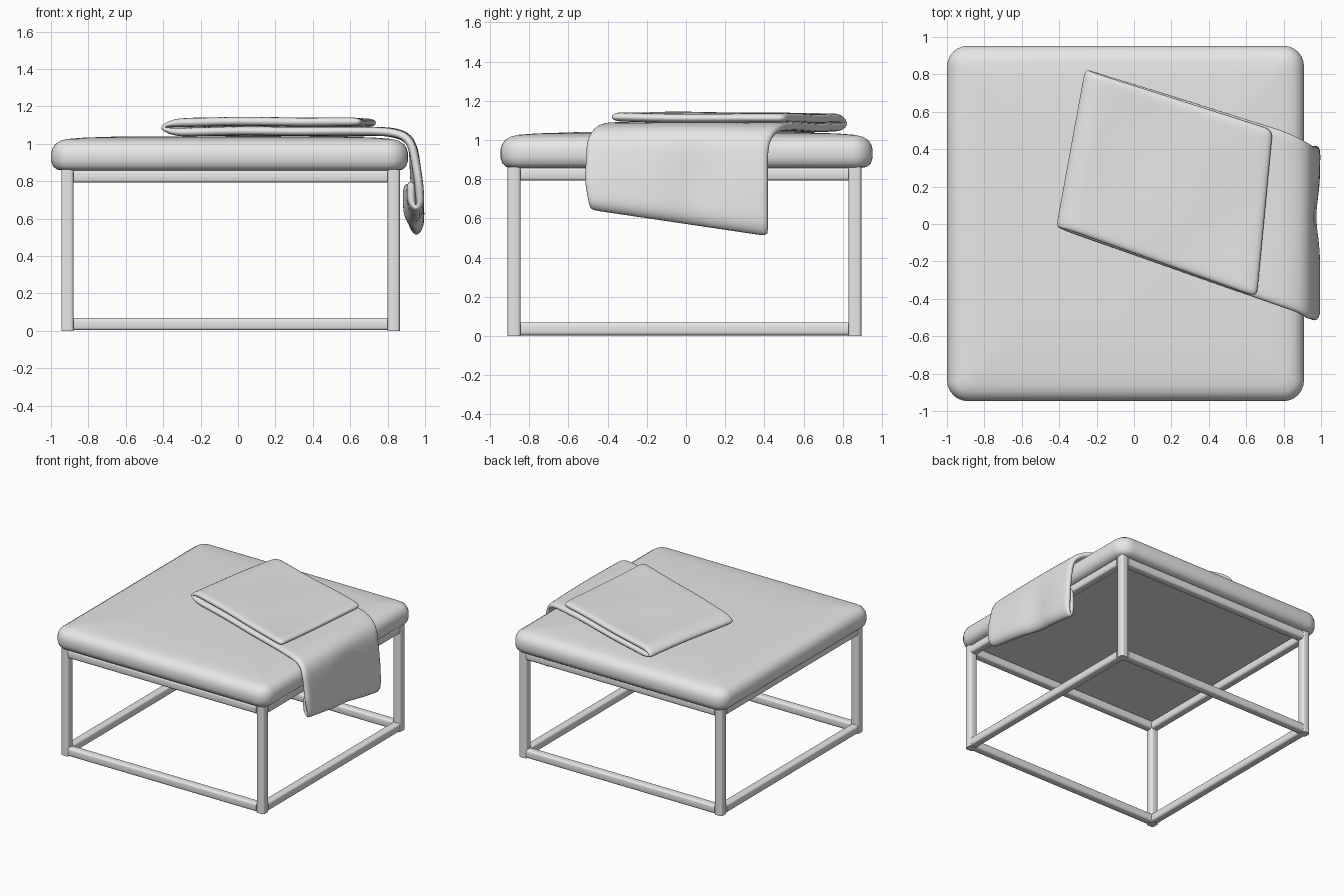
import bpy, bmesh, math
from mathutils import Vector

cube = bpy.data.objects.get("Cube")
if cube:
    bpy.data.objects.remove(cube, do_unlink=True)

mat = bpy.data.materials.new("light grey")
mat.use_nodes = True
grey = (0.8, 0.8, 0.8, 1)
mat.diffuse_color = grey
for node in mat.node_tree.nodes:
    if node.type == 'BSDF_PRINCIPLED':
        node.inputs["Base Color"].default_value = grey


def make_object(name, bm):
    bmesh.ops.recalc_face_normals(bm, faces=bm.faces[:])
    mesh = bpy.data.meshes.new(name)
    bm.to_mesh(mesh)
    bm.free()
    mesh.materials.append(mat)
    mesh.shade_smooth()
    obj = bpy.data.objects.new(name, mesh)
    bpy.context.collection.objects.link(obj)
    return obj


# Square tube with softened edges, spanning two corners
def tube(name, lo, hi):
    lo, hi = Vector(lo), Vector(hi)
    bm = bmesh.new()
    bmesh.ops.create_cube(bm, size=1)
    size, mid = hi - lo, (lo + hi) / 2
    for v in bm.verts:
        v.co = Vector(a * b for a, b in zip(v.co, size)) + mid
    axis = max(range(3), key=lambda i: size[i])
    long_edges = [e for e in bm.edges
                  if abs((e.verts[0].co - e.verts[1].co)[axis]) > 0.1]
    bmesh.ops.bevel(bm, geom=long_edges, offset=0.016, segments=3,
                    profile=0.5, affect='EDGES')
    for e in bm.edges:
        if e.is_manifold and e.calc_face_angle(0) > 1.0:
            e.smooth = False
    return make_object(name, bm)


# Frame: four legs with rails at floor and under the cushion
X0, X1, Y0, Y1, W, TOP = -0.945, 0.865, -0.91, 0.895, 0.066, 0.862
for sx, x in (("right", X0), ("left", X1 - W)):
    for sy, y in (("front", Y0), ("back", Y1 - W)):
        tube(f"{sy}_{sx}_leg", (x, y, 0), (x + W, y + W, TOP))
for level, z in (("lower", 0.003), ("upper", TOP - 0.07)):
    for side, y in (("front", Y0), ("back", Y1 - W)):
        tube(f"{level}_{side}_rail", (X0 + W, y, z), (X1 - W, y + W, z + W))
    for side, x in (("right", X0), ("left", X1 - W)):
        tube(f"{level}_{side}_rail", (x, Y0 + W, z), (x + W, Y1 - W, z + W))


# Cushion: rounded-square rings stacked along a padded edge profile
def rounded_ring(cx, cy, hx, hy, radius, z, segments=6):
    pts = []
    for k, (sx, sy) in enumerate(((1, 1), (-1, 1), (-1, -1), (1, -1))):
        for i in range(segments + 1):
            a = math.pi / 2 * (k + i / segments)
            pts.append((cx + sx * (hx - radius) + radius * math.cos(a),
                        cy + sy * (hy - radius) + radius * math.sin(a), z))
    return pts


profile = [(0.06, 0.857), (0.03, 0.862), (0.01, 0.88), (0, 0.91), (0, 0.95),
           (0.007, 0.975), (0.022, 0.998), (0.05, 1.016), (0.09, 1.026),
           (0.18, 1.033), (0.4, 1.04)]
bm = bmesh.new()
rings = []
for inset, z in profile:
    pts = rounded_ring(-0.045, 0.003, 0.954 - inset, 0.95 - inset,
                       max(0.11 - inset, 0.05), z)
    rings.append([bm.verts.new(p) for p in pts])
for a, b in zip(rings, rings[1:]):
    for i in range(len(a)):
        j = (i + 1) % len(a)
        bm.faces.new((a[i], a[j], b[j], b[i]))
bm.faces.new(rings[0][::-1])
bm.faces.new(rings[-1])
for e in bm.edges:
    if all(v in rings[0] for v in e.verts):
        e.smooth = False
make_object("cushion", bm)

# Folded blanket: front end, back end and number of steps to the next line
lines = [
    ((0.925, -0.48, 0.80), (0.925, 0.40, 0.78), 2),
    ((0.926, -0.48, 0.69), (0.926, 0.41, 0.57), 1),
    ((0.950, -0.49, 0.65), (0.950, 0.42, 0.51), 1),
    ((0.976, -0.50, 0.68), (0.976, 0.42, 0.55), 2),
    ((0.966, -0.52, 0.80), (0.968, 0.42, 0.75), 2),
    ((0.945, -0.51, 0.93), (0.948, 0.42, 0.93), 1),
    ((0.930, -0.51, 1.00), (0.933, 0.43, 1.00), 1),
    ((0.890, -0.48, 1.05), (0.890, 0.46, 1.045), 1),
    ((0.800, -0.45, 1.066), (0.80, 0.50, 1.066), 12),
    ((-0.35, -0.045, 1.066), (-0.21, 0.815, 1.066), 1),
    ((-0.425, -0.015, 1.092), (-0.262, 0.83, 1.085), 1),
    ((-0.35, -0.035, 1.118), (-0.21, 0.81, 1.112), 12),
    ((0.66, -0.395, 1.116), (0.745, 0.505, 1.110), 1),
]
ACROSS = 14
sections = []
for (f0, b0, n), (f1, b1, _) in zip(lines, lines[1:]):
    for i in range(n):
        t = i / n
        sections.append((Vector(f0).lerp(Vector(f1), t),
                         Vector(b0).lerp(Vector(b1), t)))
sections.append((Vector(lines[-1][0]), Vector(lines[-1][1])))


def ripple(p):
    # Shallow vertical fold in the drape, soft waves on the flat layers
    hang = min(max((1.0 - p.z) / 0.2, 0), 1)
    p.x -= 0.022 * hang * math.exp(-((p.y - 0.04) / 0.13) ** 2)
    p.z += 0.005 * (1 - hang) * math.sin(7 * p.x + 1) * math.cos(6 * p.y)
    return p


bm = bmesh.new()
grid = [[bm.verts.new(ripple(f.lerp(b, j / ACROSS))) for j in range(ACROSS + 1)]
        for f, b in sections]
for r0, r1 in zip(grid, grid[1:]):
    for j in range(ACROSS):
        bm.faces.new((r0[j], r0[j + 1], r1[j + 1], r1[j]))
blanket = make_object("folded_blanket", bm)
solid = blanket.modifiers.new("thickness", 'SOLIDIFY')
solid.thickness = 0.047
solid.offset = 0
subd = blanket.modifiers.new("soften", 'SUBSURF')
subd.levels = subd.render_levels = 2
